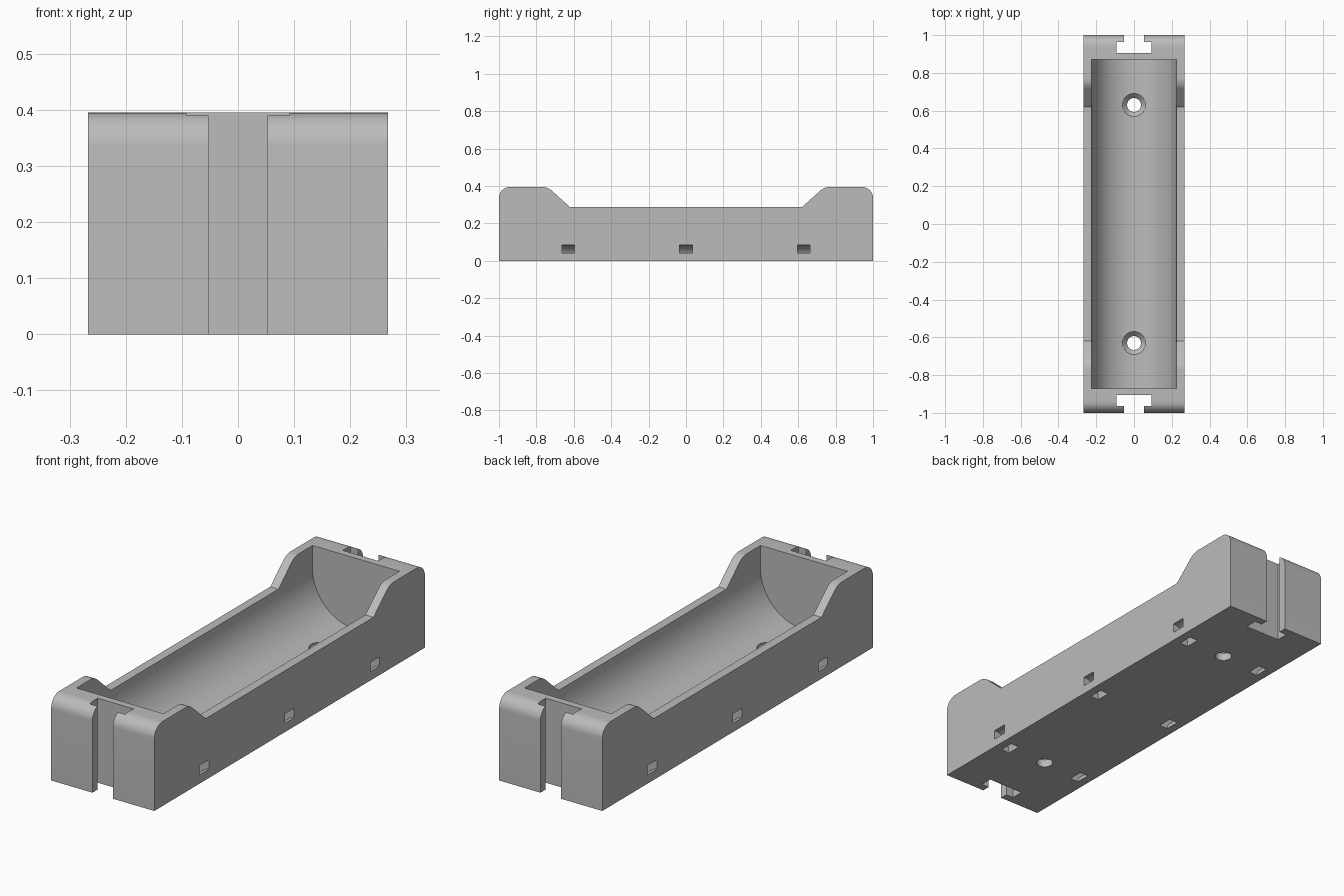
import bpy, bmesh, math
from mathutils import Vector

if "Cube" in bpy.data.objects:
    bpy.data.objects.remove(bpy.data.objects["Cube"])

HALF_W, HEIGHT, RIM = 0.267, 0.395, 0.287
TROUGH_R, TROUGH_Y, TROUGH_Z = 0.225, 0.872, 0.287

grey = bpy.data.materials.new("plain_grey")
grey.use_nodes = True
grey.diffuse_color = (0.5, 0.5, 0.5, 1)
grey.node_tree.nodes["Principled BSDF"].inputs["Base Color"].default_value = (0.5, 0.5, 0.5, 1)


def arc(cx, cy, r, start, end, steps):
    """Points on an arc, angles in degrees."""
    angles = [math.radians(start + (end - start) * i / steps) for i in range(steps + 1)]
    return [(cx + r * math.cos(a), cy + r * math.sin(a)) for a in angles]


def prism(name, outline, place, direction):
    """Extrude a 2D outline, put into space by place(), along direction."""
    bm = bmesh.new()
    face = bm.faces.new([bm.verts.new(place(u, v)) for u, v in outline])
    new = bmesh.ops.extrude_face_region(bm, geom=[face])["geom"]
    bmesh.ops.translate(bm, vec=Vector(direction),
                        verts=[g for g in new if isinstance(g, bmesh.types.BMVert)])
    bmesh.ops.recalc_face_normals(bm, faces=bm.faces)
    mesh = bpy.data.meshes.new(name)
    bm.to_mesh(mesh)
    bm.free()
    obj = bpy.data.objects.new(name, mesh)
    mesh.materials.append(grey)
    bpy.context.collection.objects.link(obj)
    return obj


def lathe(name, profile, y, sides=40):
    """Closed solid of revolution about a vertical axis at x = 0."""
    bm = bmesh.new()
    rings = [[bm.verts.new((px, y + py, z)) for px, py in arc(0, 0, r, 0, 360, sides)[:-1]]
             for r, z in profile]
    for low, high in zip(rings, rings[1:]):
        for i in range(sides):
            j = (i + 1) % sides
            bm.faces.new((low[i], low[j], high[j], high[i]))
    bm.faces.new(rings[0])
    bm.faces.new(rings[-1])
    bmesh.ops.recalc_face_normals(bm, faces=bm.faces)
    mesh = bpy.data.meshes.new(name)
    bm.to_mesh(mesh)
    bm.free()
    obj = bpy.data.objects.new(name, mesh)
    mesh.materials.append(grey)
    bpy.context.collection.objects.link(obj)
    return obj


# Holder body: side profile with rounded ends and lowered middle
slope = math.degrees(math.atan2(HEIGHT - RIM, 0.12))
bend = 0.08
bend_y = 0.74 + bend * math.tan(math.radians(slope / 2))
half = [(1, 0)] + arc(0.94, HEIGHT - 0.06, 0.06, 0, 90, 10)
half += arc(bend_y, HEIGHT - bend, bend, 90, 90 + slope, 6) + [(0.62, RIM)]
outline = half + [(-y, z) for y, z in reversed(half)]
body = prism("holder_body", outline, lambda u, v: (-HALF_W, u, v), (2 * HALF_W, 0, 0))

cutters = []

# Round-bottomed trough
u_shape = arc(0, TROUGH_Z, TROUGH_R, 180, 360, 48) + [(TROUGH_R, 0.6), (-TROUGH_R, 0.6)]
cutters.append(prism("trough_cutter", u_shape,
                     lambda u, v: (u, -TROUGH_Y, v), (0, 2 * TROUGH_Y, 0)))

# T-shaped slots at both ends
tee = [(0.053, 1.1), (0.053, 0.963), (0.092, 0.963), (0.092, 0.905)]
tee += [(-x, y) for x, y in reversed(tee)]
for s in (-1, 1):
    cutters.append(prism("end_slot_cutter", tee,
                         lambda u, v: (u, s * v, -0.1), (0, 0, 0.7)))

# Countersunk screw holes
for y in (-0.63, 0.63):
    cutters.append(lathe("screw_hole_cutter",
                         [(0.037, -0.1), (0.037, 0.037), (0.061, 0.062), (0.061, 0.2)], y))

# Curved tie channels from the sides to the underside
channel = [(0.085, -0.05)] + arc(0, 0, 0.085, 0, 90, 10) + [(-0.05, 0.085), (-0.05, 0.041)]
channel += arc(0, 0, 0.041, 90, 0, 10) + [(0.041, -0.05)]
for s in (-1, 1):
    for y in (-0.63, 0, 0.63):
        cutters.append(prism("tie_channel_cutter", channel,
                             lambda u, v: (s * (HALF_W - u), y - 0.034, v), (0, 0.068, 0)))

# Cut everything out, then drop the cutters
bpy.context.view_layer.objects.active = body
for cutter in cutters:
    cutter.hide_render = True
    mod = body.modifiers.new("cut", "BOOLEAN")
    mod.operation = "DIFFERENCE"
    mod.solver = "EXACT"
    mod.object = cutter
    bpy.ops.object.modifier_apply(modifier=mod.name)
    bpy.data.objects.remove(cutter)

bpy.ops.object.select_all(action="DESELECT")
body.select_set(True)
bpy.ops.object.shade_smooth_by_angle(angle=math.radians(25))
